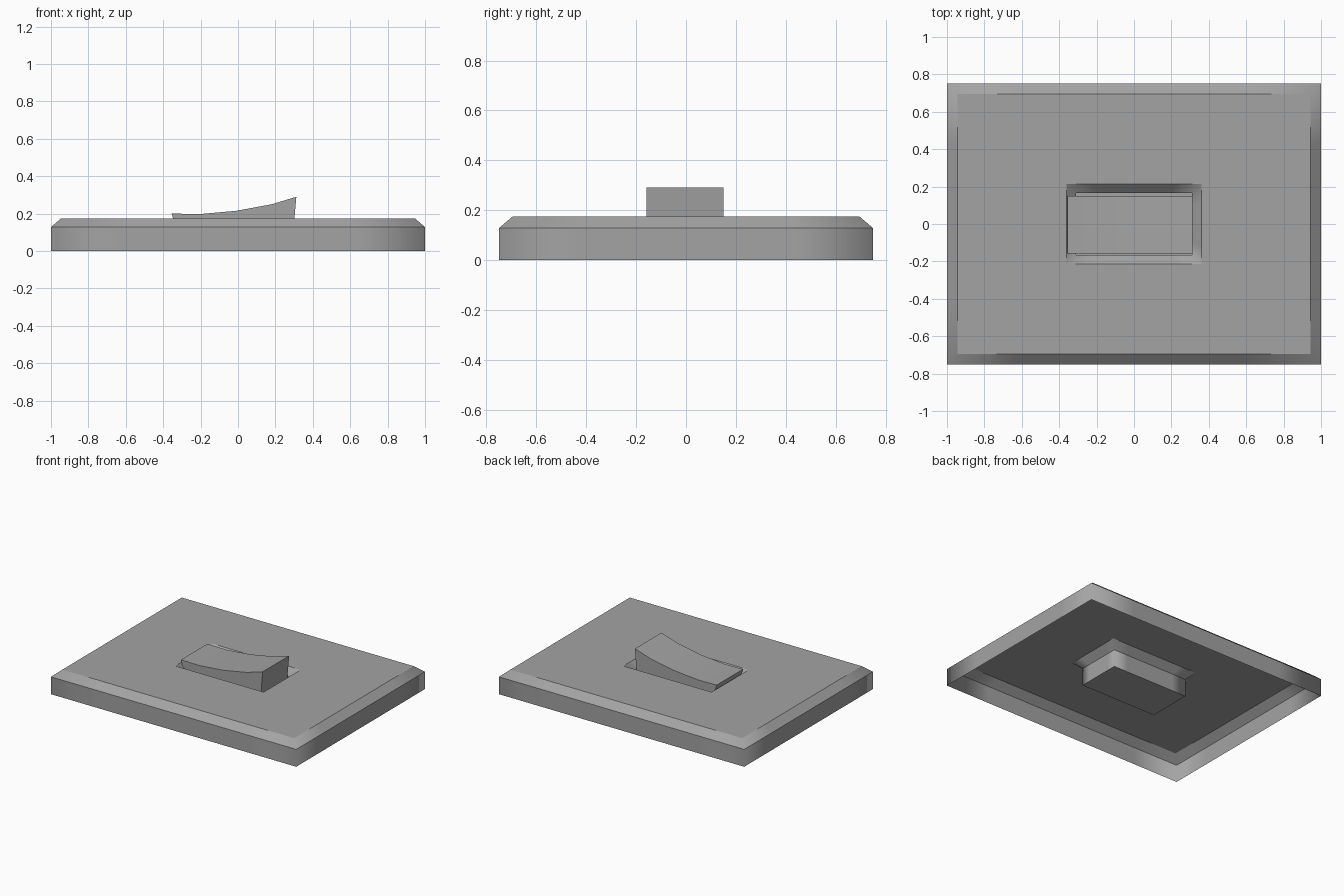
import bpy, bmesh

if "Cube" in bpy.data.objects:
    bpy.data.objects.remove(bpy.data.objects["Cube"])

# Darker grey shared by both parts
grey = bpy.data.materials.new("dark_grey")
grey.diffuse_color = (0.37, 0.37, 0.37, 1)
grey.use_nodes = True
grey.node_tree.nodes["Principled BSDF"].inputs["Base Color"].default_value = grey.diffuse_color


def ring(bm, hx, hy, z):
    """Rectangular loop with two extra cuts on each side."""
    a, b = hx * 0.63, hy * 0.58
    pts = [(-hx, -hy), (-a, -hy), (a, -hy), (hx, -hy), (hx, -b), (hx, b),
           (hx, hy), (a, hy), (-a, hy), (-hx, hy), (-hx, b), (-hx, -b)]
    return [bm.verts.new((x, y, z)) for x, y in pts]


def make_object(bm, name):
    me = bpy.data.meshes.new(name)
    bm.to_mesh(me)
    bm.free()
    me.materials.append(grey)
    ob = bpy.data.objects.new(name, me)
    bpy.context.collection.objects.link(ob)
    return ob


# Wall plate: thin open-bottomed shell, bevelled rim, recessed switch pocket
bm = bmesh.new()
sections = [(1.0, 0.75, 0.0), (1.0, 0.75, 0.128), (0.945, 0.695, 0.175),
            (0.36, 0.215, 0.175), (0.31, 0.165, 0.128), (0.31, 0.165, 0.0)]
rings = [ring(bm, *s) for s in sections]
for lo, hi in zip(rings, rings[1:]):
    for i in range(12):
        j = (i + 1) % 12
        bm.faces.new((lo[i], lo[j], hi[j], hi[i]))
bm.faces.new(rings[-1])
for f in bm.faces:
    f.smooth = True
for r in rings:
    for i in range(12):
        bm.edges.get((r[i], r[(i + 1) % 12])).smooth = False
make_object(bm, "wall_plate")

# Rocker switch: side profile with a concave top, extruded across y
profile = [(-0.30, 0.02), (0.288, 0.02), (0.312, 0.29), (0.18, 0.25),
           (-0.01, 0.215), (-0.2, 0.198), (-0.355, 0.2)]
bm = bmesh.new()
front = bm.faces.new([bm.verts.new((x, -0.158, z)) for x, z in profile])
ext = bmesh.ops.extrude_face_region(bm, geom=[front], use_keep_orig=True)
moved = [v for v in ext["geom"] if isinstance(v, bmesh.types.BMVert)]
bmesh.ops.translate(bm, verts=moved, vec=(0, 0.308, 0))
bmesh.ops.recalc_face_normals(bm, faces=bm.faces[:])
rocker = make_object(bm, "rocker_switch")
bpy.context.view_layer.objects.active = rocker
rocker.select_set(True)
bpy.ops.object.shade_smooth_by_angle(angle=0.6)
